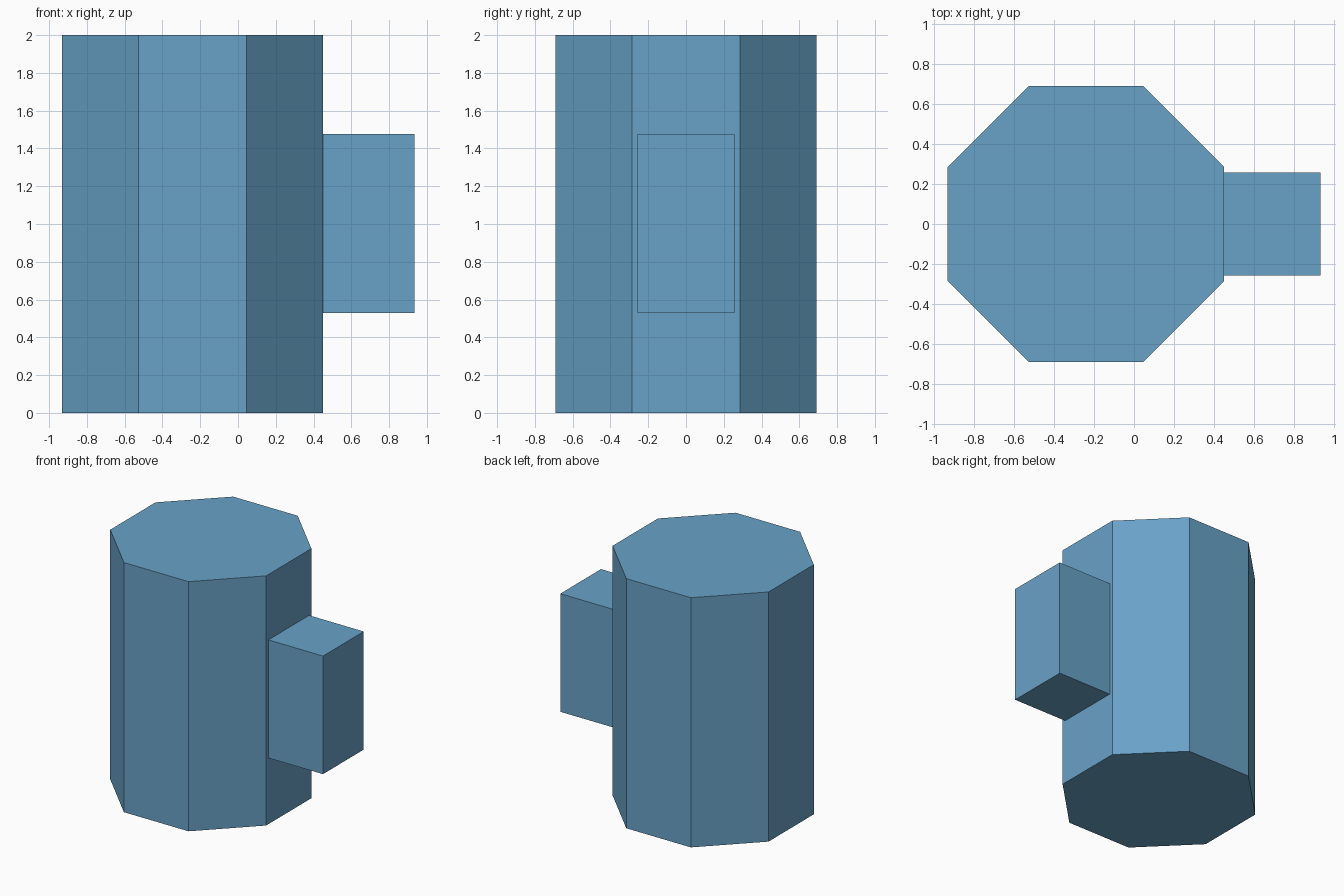
import bpy
from math import pi

if "Cube" in bpy.data.objects:
    bpy.data.objects.remove(bpy.data.objects["Cube"])

# Shared blue material
blue = bpy.data.materials.new("blue")
blue.diffuse_color = (0.14, 0.36, 0.57, 1)
blue.use_nodes = True
blue.node_tree.nodes["Principled BSDF"].inputs["Base Color"].default_value = blue.diffuse_color

# Octagonal body, rotated so flat sides face the axes
bpy.ops.mesh.primitive_cylinder_add(vertices=8, radius=0.748, depth=2.0,
                                    location=(-0.241, 0, 1.0), rotation=(0, 0, pi / 8))
body = bpy.context.object
body.name = "octagonal_body"
body.scale = (1.0, 1.0, 1.0)
bpy.ops.object.transform_apply(location=False, rotation=True, scale=True)
body.data.materials.append(blue)

# Side block, slightly sunk into the right-hand face of the body
x_min, x_max = 0.44, 0.934
z_min, z_max = 0.53, 1.476
bpy.ops.mesh.primitive_cube_add(size=1, location=((x_min + x_max) / 2, 0, (z_min + z_max) / 2))
block = bpy.context.object
block.name = "side_block"
block.scale = (x_max - x_min, 0.515, z_max - z_min)
bpy.ops.object.transform_apply(location=False, rotation=False, scale=True)
block.data.materials.append(blue)
